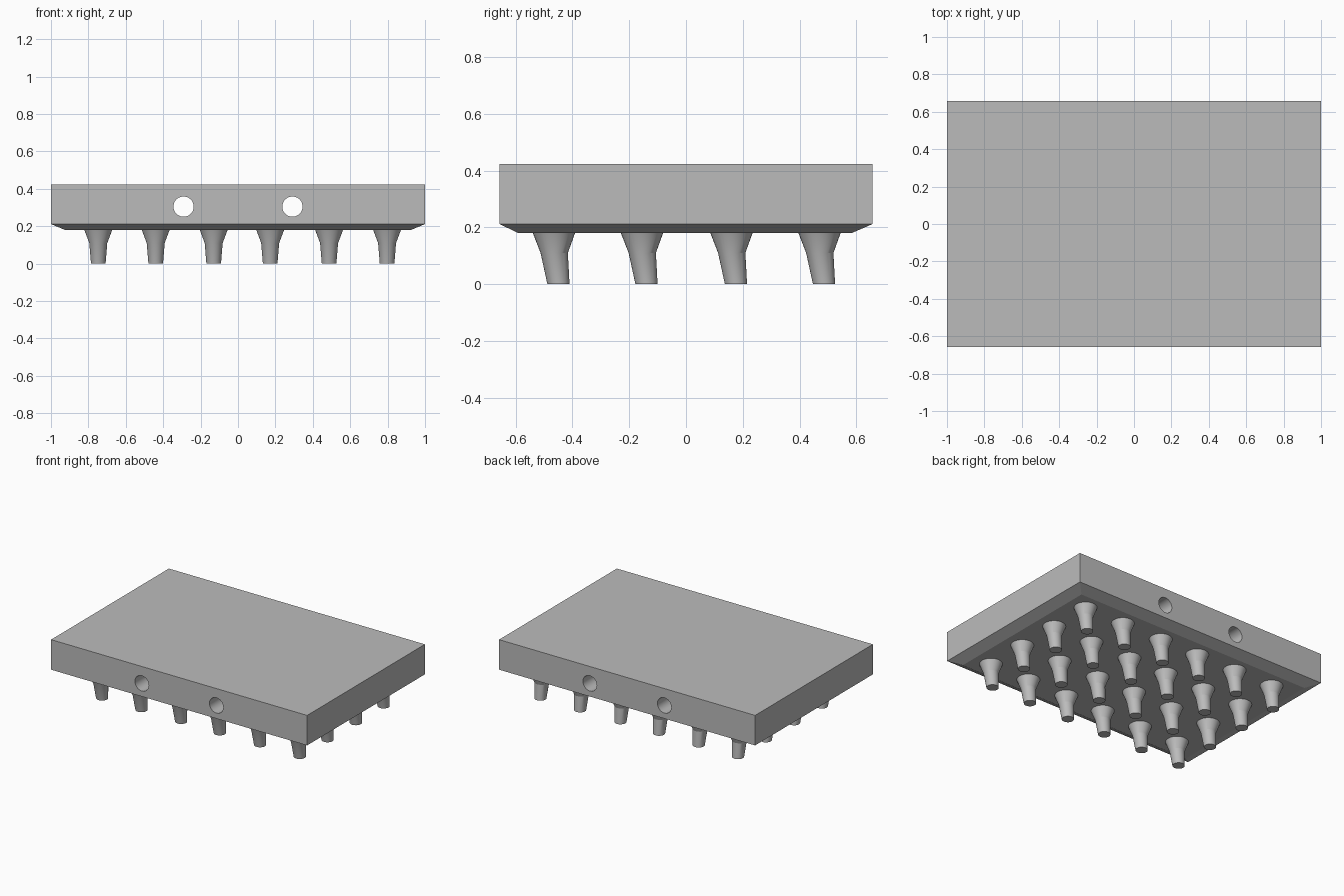
import bpy, bmesh, math
from mathutils import Vector

cube = bpy.data.objects.get("Cube")
if cube:
    bpy.data.objects.remove(cube, do_unlink=True)

grey = bpy.data.materials.new("plain_grey")
grey.use_nodes = True
colour = (0.5, 0.5, 0.5, 1)
grey.diffuse_color = colour
grey.node_tree.nodes["Principled BSDF"].inputs["Base Color"].default_value = colour


def loft(name, rings):
    """Skin a stack of equal-length rings, listed bottom to top, and cap the ends."""
    bm = bmesh.new()
    loops = [[bm.verts.new(p) for p in ring] for ring in rings]
    n = len(loops[0])
    for low, high in zip(loops, loops[1:]):
        for i in range(n):
            j = (i + 1) % n
            bm.faces.new((low[i], low[j], high[j], high[i]))
    bm.faces.new(loops[0][::-1])
    bm.faces.new(loops[-1])
    bmesh.ops.recalc_face_normals(bm, faces=bm.faces)
    mesh = bpy.data.meshes.new(name)
    bm.to_mesh(mesh)
    bm.free()
    mesh.materials.append(grey)
    obj = bpy.data.objects.new(name, mesh)
    bpy.context.collection.objects.link(obj)
    return obj


def smooth(obj):
    bpy.ops.object.select_all(action="DESELECT")
    obj.select_set(True)
    bpy.context.view_layer.objects.active = obj
    bpy.ops.object.shade_smooth_by_angle(angle=math.radians(20))


def rectangle(x0, x1, y0, y1, z):
    return [(x0, y0, z), (x1, y0, z), (x1, y1, z), (x0, y1, z)]


def circle(x, y, z, radius, sides=32):
    return [(x + radius * math.cos(i * math.tau / sides),
             y + radius * math.sin(i * math.tau / sides), z) for i in range(sides)]


# Slab with a bevelled underside
slab = loft("slab", [
    rectangle(-0.925, 0.925, -0.59, 0.583, 0.18),
    rectangle(-1, 1, -0.657, 0.657, 0.212),
    rectangle(-1, 1, -0.657, 0.657, 0.424),
])

# Two round holes bored from front to back
for side in (-1, 1):
    bpy.ops.mesh.primitive_cylinder_add(
        vertices=48, radius=0.054, depth=2,
        location=(side * 0.291, 0, 0.305), rotation=(math.pi / 2, 0, 0))
    cutter = bpy.context.object
    cutter.name = "hole_cutter"
    cutter.hide_render = True
    cutter.data.materials.append(grey)
    cut = slab.modifiers.new("bore", "BOOLEAN")
    cut.operation = "DIFFERENCE"
    cut.solver = "EXACT"
    cut.object = cutter
    bpy.context.view_layer.objects.active = slab
    bpy.ops.object.modifier_apply(modifier=cut.name)
    bpy.data.objects.remove(cutter, do_unlink=True)
smooth(slab)

# Grid of flared pegs that lean slightly towards the back
for row, y in enumerate((-0.465, -0.155, 0.16, 0.47)):
    for column, x in enumerate((-0.747, -0.44, -0.13, 0.172, 0.487, 0.797)):
        peg = loft(f"peg_{row + 1}_{column + 1}", [
            circle(x, y + 0.016, 0, 0.039),
            circle(x, y + 0.001, 0.11, 0.048),
            circle(x, y, 0.182, 0.075),
        ])
        smooth(peg)
